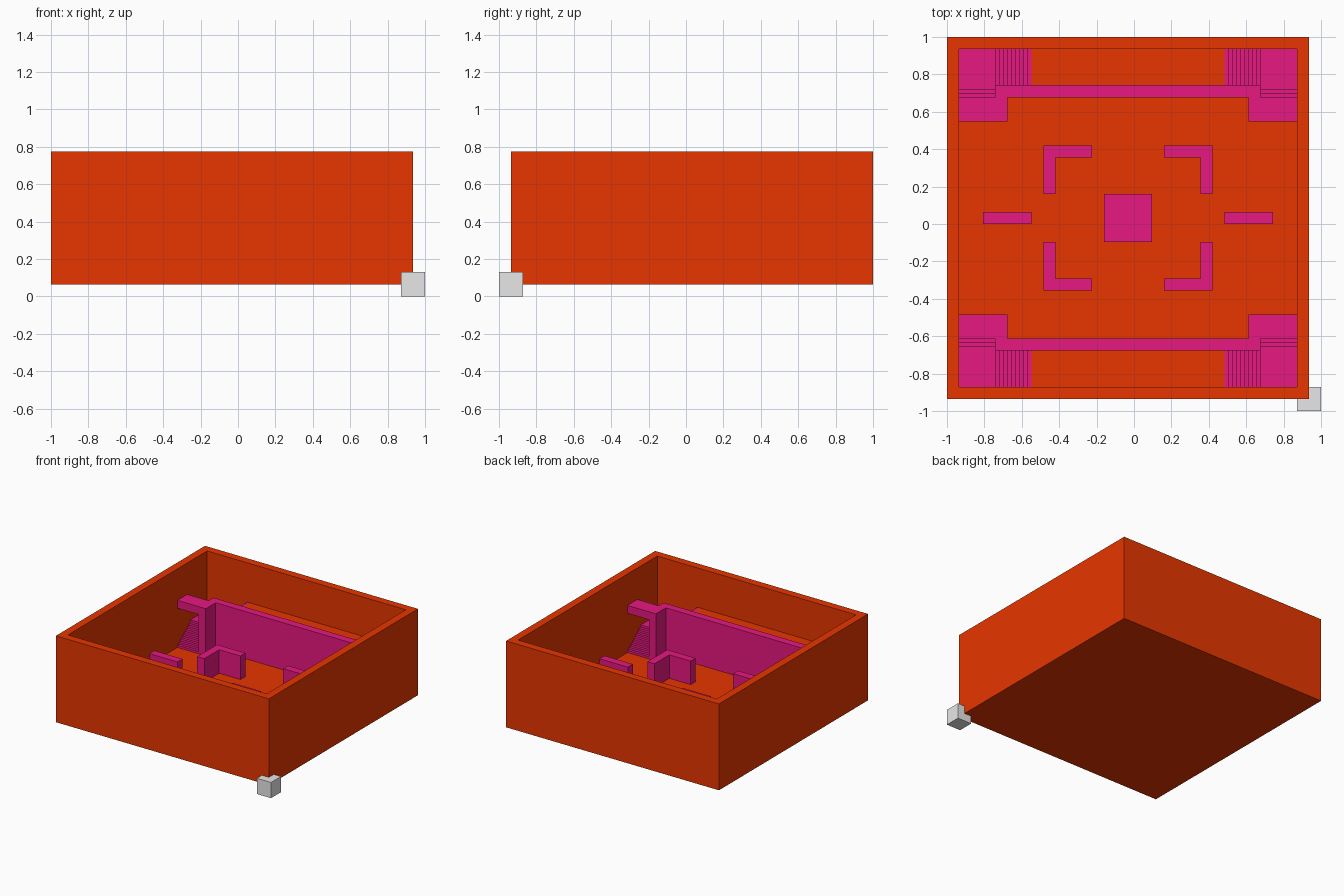
import bpy
import bmesh

if "Cube" in bpy.data.objects:
    bpy.data.objects.remove(bpy.data.objects["Cube"], do_unlink=True)

# Layout: everything inside the tray is mirrored about the tray centre (CX, CY)
U = 2 / 31                    # one building unit
CX, CY = -U / 2, U / 2
HALF = 15 * U                 # half the tray width
IN = HALF - U                 # half the inner width
FLOOR, COVER, LEDGE, WALL, RIM = 2 * U, 5 * U, 7 * U, 8 * U, 12 * U
STEPS = 9
RUN = U / 3
RISE = (LEDGE - FLOOR) / (2 * STEPS)
LANDING = FLOOR + STEPS * RISE


def material(name, color):
    m = bpy.data.materials.new(name)
    m.use_nodes = True
    m.diffuse_color = (*color, 1)
    m.node_tree.nodes["Principled BSDF"].inputs["Base Color"].default_value = (*color, 1)
    return m


ORANGE = material("burnt orange", (0.8, 0.037, 0.0))
PINK = material("magenta", (0.8, 0.009, 0.22))
GREY = material("light grey", (0.8, 0.8, 0.8))


def make(name, mat, bm, location=(CX, CY, 0)):
    bmesh.ops.recalc_face_normals(bm, faces=bm.faces)
    mesh = bpy.data.meshes.new(name)
    bm.to_mesh(mesh)
    bm.free()
    mesh.materials.append(mat)
    ob = bpy.data.objects.new(name, mesh)
    ob.location = location
    bpy.context.collection.objects.link(ob)
    return ob


def prism(name, mat, outline, low, high, axis="Z"):
    """Extrude a closed outline along z, x (outline in y, z) or y (outline in x, z)."""
    place = {"Z": lambda a, b, c: (a, b, c),
             "X": lambda a, b, c: (c, a, b),
             "Y": lambda a, b, c: (a, c, b)}[axis]
    bm = bmesh.new()
    face = bm.faces.new([bm.verts.new(place(a, b, low)) for a, b in outline])
    top = bmesh.ops.extrude_face_region(bm, geom=[face])["geom"]
    verts = [v for v in top if isinstance(v, bmesh.types.BMVert)]
    bmesh.ops.translate(bm, verts=verts, vec=place(0, 0, high - low))
    return make(name, mat, bm)


def box(name, mat, x0, x1, y0, y1, z0, z1):
    return prism(name, mat, [(x0, y0), (x1, y0), (x1, y1), (x0, y1)], z0, z1)


def mirrored(ob, x=True, y=True):
    mod = ob.modifiers.new("mirror", "MIRROR")
    mod.use_axis = (x, y, False)
    mod.use_mirror_merge = False


def stair_outline(start, base):
    """Stepped side profile that climbs along the first coordinate."""
    pts = [(start, FLOOR)]
    for i in range(STEPS):
        z = base + (i + 1) * RISE
        pts += [(start + i * RUN, z), (start + (i + 1) * RUN, z)]
    return pts + [(start + STEPS * RUN, FLOOR)]


# Open tray: a block whose top is inset and pushed down to the floor
bm = bmesh.new()
bmesh.ops.create_cube(bm, size=1)
for v in bm.verts:
    v.co = (v.co.x * 2 * HALF, v.co.y * 2 * HALF, U if v.co.z < 0 else RIM)
bm.normal_update()
lid = max(bm.faces, key=lambda f: f.calc_center_median().z)
bmesh.ops.inset_region(bm, faces=[lid], thickness=U, use_even_offset=True)
sunk = bmesh.ops.extrude_discrete_faces(bm, faces=[lid])["faces"][0]
bmesh.ops.translate(bm, verts=sunk.verts[:], vec=(0, 0, FLOOR - RIM))
make("tray", ORANGE, bm)

# Small corner cube
bm = bmesh.new()
bmesh.ops.create_cube(bm, size=2 * U)
make("corner_cube", GREY, bm, (HALF + CX, CY - HALF, U))

# Raised ledges behind the parapet walls
near, far, ret = 10 * U, 11 * U, 8 * U
mirrored(box("ledge", ORANGE, -ret, ret, far, IN, FLOOR, LEDGE), x=False)

# Parapet walls with a short return at each end
outline = [(-far, ret), (-near, ret), (-near, near), (near, near),
           (near, ret), (far, ret), (far, far), (-far, far)]
mirrored(prism("parapet_wall", PINK, outline, FLOOR, WALL), x=False)

# Corner stairs: lower flight under a roof slab, landing, upper flight to the ledge
mirrored(box("stair_roof", PINK, far, IN, ret, near, WALL - U, WALL))
mirrored(prism("lower_stairs", PINK, stair_outline(ret, FLOOR), far, IN, "X"))
mirrored(box("landing", PINK, far, IN, far, IN, FLOOR, LANDING))
upper = [(-a, z) for a, z in stair_outline(-far, LANDING)]
mirrored(prism("upper_stairs", PINK, upper, far, IN, "Y"))

# Cover blocks on the open floor
corner = [(3 * U, 6 * U), (3 * U, 5 * U), (6 * U, 5 * U),
          (6 * U, 2 * U), (7 * U, 2 * U), (7 * U, 6 * U)]
mirrored(prism("corner_cover", PINK, corner, FLOOR, COVER))
mirrored(box("side_cover", PINK, 8 * U, 12 * U, -U / 2, U / 2, FLOOR, COVER), y=False)
box("centre_block", PINK, -2 * U, 2 * U, -2 * U, 2 * U, FLOOR, FLOOR + U)
